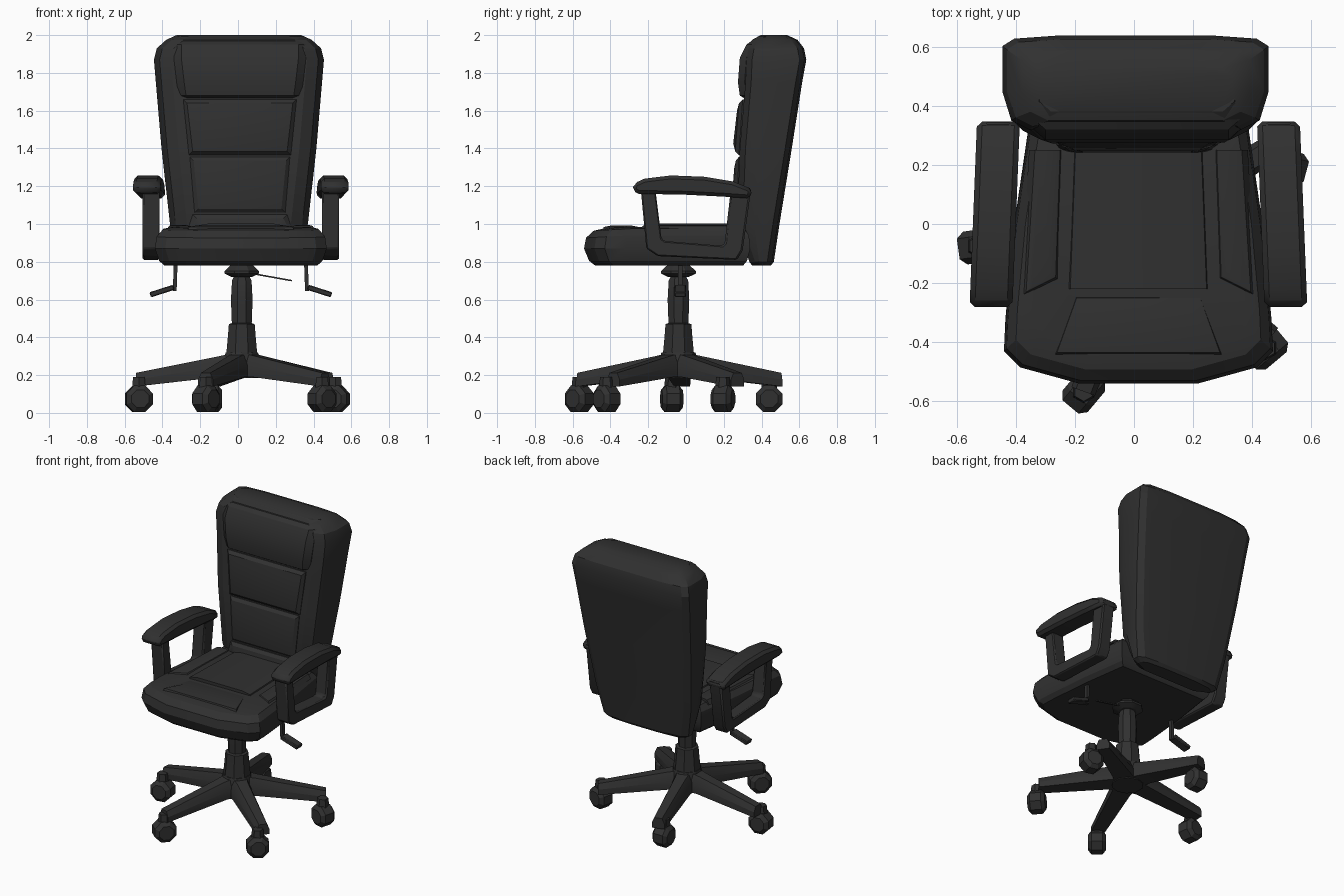
import bpy, bmesh, math
from mathutils import Vector

if "Cube" in bpy.data.objects:
    bpy.data.objects.remove(bpy.data.objects["Cube"], do_unlink=True)

CX = 0.015                       # middle of seat and arms
HUB = Vector((0.02, -0.04, 0))   # middle of the star base

black = bpy.data.materials.new("soft_black")
black.use_nodes = True
black.diffuse_color = (0.03, 0.03, 0.03, 1)
black.node_tree.nodes["Principled BSDF"].inputs["Base Color"].default_value = (0.03, 0.03, 0.03, 1)


def loft(name, rings, closed=False, bevel=0, angle=25):
    """Skin a list of equal-length point rings, capped unless closed."""
    bm = bmesh.new()
    loops = [[bm.verts.new(p) for p in ring] for ring in rings]
    n = len(rings[0])
    pairs = list(zip(loops, loops[1:]))
    if closed:
        pairs.append((loops[-1], loops[0]))
    else:
        bm.faces.new(loops[0])
        bm.faces.new(loops[-1])
    for a, b in pairs:
        for i in range(n):
            j = (i + 1) % n
            bm.faces.new((a[i], a[j], b[j], b[i]))
    bmesh.ops.recalc_face_normals(bm, faces=bm.faces)
    mesh = bpy.data.meshes.new(name)
    bm.to_mesh(mesh)
    bm.free()
    mesh.materials.append(black)
    obj = bpy.data.objects.new(name, mesh)
    bpy.context.collection.objects.link(obj)
    if bevel:
        mod = obj.modifiers.new("soft_edge", "BEVEL")
        mod.width, mod.segments = bevel, 1
    bpy.ops.object.select_all(action="DESELECT")
    obj.select_set(True)
    bpy.context.view_layer.objects.active = obj
    bpy.ops.object.shade_smooth_by_angle(angle=math.radians(angle))
    return obj


def mirrored(half, cx):
    """Full outline from its +x half, listed front to back."""
    return [(cx + x, y) for x, y in half] + [(cx - x, y) for x, y in reversed(half)]


def circle(center, r, z, n=8):
    return [(center[0] + r * math.cos(math.tau * (i + .5) / n),
             center[1] + r * math.sin(math.tau * (i + .5) / n), z) for i in range(n)]


def bar(name, a, b, w, h, bevel=0):
    """Straight bar of width w (along y) and thickness h."""
    a, b = Vector(a), Vector(b)
    side = Vector((0, w / 2, 0))
    up = (b - a).cross(side).normalized() * h / 2
    return loft(name, [[p - side - up, p + side - up, p + side + up, p - side + up]
                       for p in (a, b)], bevel=bevel)


# Seat cushion
seat_half = [(.2, -.54), (.4, -.485), (.455, -.43), (.45, -.32), (.42, 0), (.37, .34)]
seat_levels = [(.78, .89), (.805, .95), (.87, 1), (.94, .98), (.975, .91), (.985, .8)]
loft("seat", [[(x, y, z - .06 * max(0, -y - .3) * (z > .9)) for x, y in
               mirrored([(hx * s, hy * s) for hx, hy in seat_half], CX)]
              for z, s in seat_levels])

# Stitched seat panels: middle and front roll
loft("seat_middle_panel", [
    [(CX + x * k, y, z) for x, y in ((-.24, -.22), (.24, -.22), (.22, .29), (-.22, .29))]
    for z, k in ((.97, 1), (.992, .96), (1.003, .7))])
loft("seat_front_roll", [
    [(CX + x * k, y + d, z) for x, y, d in
     ((-.22, -.235, -g), (.22, -.235, -g), (.29, -.45, g), (-.29, -.45, g))]
    for z, k, g in ((.95, 1, 0), (.984, .95, .015), (.993, .8, .06))])
for s in (-1, 1):
    loft("seat_bolster", [
        [(CX + s * x, y, z) for x, y in
         ((.26 + g, -.2 + g), (.4 - g, -.25 + g), (.37 - g, .25), (.245 + g, .25))]
        for z, g in ((.96, 0), (.99, .02), (.995, .04))])

# Backrest shell: height, half width, front, back
back_rows = [(.78, .29, .35, .45), (.80, .325, .335, .465), (1.0, .365, .27, .495),
             (1.4, .41, .285, .56), (1.75, .44, .315, .615), (1.87, .45, .32, .637),
             (1.93, .435, .33, .625), (1.975, .385, .35, .59), (2.0, .33, .395, .535)]
loft("backrest", [
    [(x, y, z) for x, y in mirrored(
        [(w - .09, f), (w - .03, f + .03), (w, f + (b - f) * .4),
         (w, b - .035), (w - .04, b - .01), (w - .18, b)], .005)]
    for z, w, f, b in back_rows])


def back_pad(name, z0, z1, w0, w1, y0, y1, puff):
    """Puffed panel on the front of the backrest."""
    rings = []
    for inset, out in ((0, -.05), (0, .005), (.02, puff * .7), (.06, puff)):
        rings.append([(.01 + sx * (w - inset), y - out, z)
                      for sx, w, y, z in ((-1, w0, y0, z0 + inset), (1, w0, y0, z0 + inset),
                                          (1, w1, y1, z1 - inset), (-1, w1, y1, z1 - inset))])
    loft(name, rings)


back_pad("lower_back_pad", 1.06, 1.355, .24, .265, .272, .285, .03)
back_pad("middle_back_pad", 1.365, 1.66, .27, .3, .285, .305, .035)
back_pad("lumbar_tuck", .93, 1.05, .29, .25, .275, .27, .03)

# Headrest pillow: height, half width, front
loft("headrest", [
    [(x, y, z) for x, y in mirrored([(w - .04, f), (w, f + .035), (w, .45)], .01)]
    for z, w, f in ((1.665, .315, .31), (1.68, .325, .285), (1.75, .335, .275),
                    (1.88, .35, .285), (1.95, .35, .32), (1.992, .33, .38))])

# Armrests: side profiles as (y, z)
pad_side = [(-.285, 1.175), (-.275, 1.215), (-.22, 1.24), (-.08, 1.257), (.1, 1.25),
            (.25, 1.225), (.35, 1.185), (.34, 1.135), (.2, 1.145), (0, 1.155), (-.25, 1.16)]
frame_out = [(-.24, 1.19), (-.21, .87), (-.15, .83), (.27, .81), (.3, .86), (.345, 1.19)]
frame_in = [(-.16, 1.165), (-.13, .925), (-.115, .91), (.19, .885), (.205, .9), (.235, 1.165)]
for s, side in ((-1, "right"), (1, "left")):
    loft(side + "_arm_pad", [[(CX + s * (x - .04 * y), y, z) for y, z in pad_side]
                             for x in (.415, .56)], bevel=.018)
    loft(side + "_arm_frame",
         [[(CX + s * x, y, z) for x, (y, z) in ((.43, o), (.52, o), (.52, i), (.43, i))]
          for o, i in zip(frame_out, frame_in)], closed=True, bevel=.008)
    # Adjustment lever under the seat
    bar(side + "_lever_stem", (CX + s * .345, -.03, .79), (CX + s * .35, -.03, .645), .025, .02)
    bar(side + "_lever_paddle", (CX + s * .355, -.03, .665), (CX + s * .48, -.03, .625), .06, .028, .005)

# Column, collar and tilt mechanism
loft("column", [circle(HUB, r, z) for r, z in
                ((.09, .3), (.08, .4), (.074, .47), (.057, .475), (.062, .6),
                 (.056, .7), (.045, .72), (.045, .79))])
loft("tilt_plate", [circle(HUB, r, z) for r, z in ((.06, .72), (.1, .738), (.1, .75), (.06, .785))])
bar("tilt_rod", (.09, -.03, .735), (.285, -.03, .7), .012, .008)

# Star base with five legs
loft("hub", [circle(HUB, r, z, 10) for r, z in ((.1, .185), (.11, .25), (.09, .32))])
for k in range(5):
    ang = math.radians(250 + 72 * k)
    d = Vector((math.cos(ang), math.sin(ang), 0))
    t = Vector((-d.y, d.x, 0))
    rings = []
    for r, low, high, wide, narrow in ((.02, .19, .32, .075, .05), (.12, .19, .3, .062, .035),
                                       (.56, .14, .212, .042, .026)):
        p = HUB + d * r
        rings.append([p + t * w + Vector((0, 0, z)) for w, z in
                      ((-wide, low), (wide, low), (wide, (low + high) / 2),
                       (narrow, high), (-narrow, high), (-wide, (low + high) / 2))])
    loft("base_leg", rings)

# Casters: position and rolling direction
for x, y, turn in ((-.17, -.565, 50), (.445, -.42, 40), (.515, .195, -15),
                   (-.14, .44, 90), (-.525, -.075, 8)):
    c = Vector((x, y, .074))
    a = math.radians(turn)
    roll, axle = Vector((math.cos(a), math.sin(a), 0)), Vector((-math.sin(a), math.cos(a), 0))
    rings = []
    for off, r in ((-.056, .05), (-.035, .076), (.035, .076), (.056, .05)):
        rings.append([c + axle * off + r * (roll * math.cos(q) + Vector((0, 0, math.sin(q))))
                      for q in (math.tau * (i + .5) / 8 for i in range(8))])
    loft("caster_wheel", rings)
    loft("caster_stem", [circle(c, r, z, 6) for r, z in ((.045, .1), (.035, .19))])
